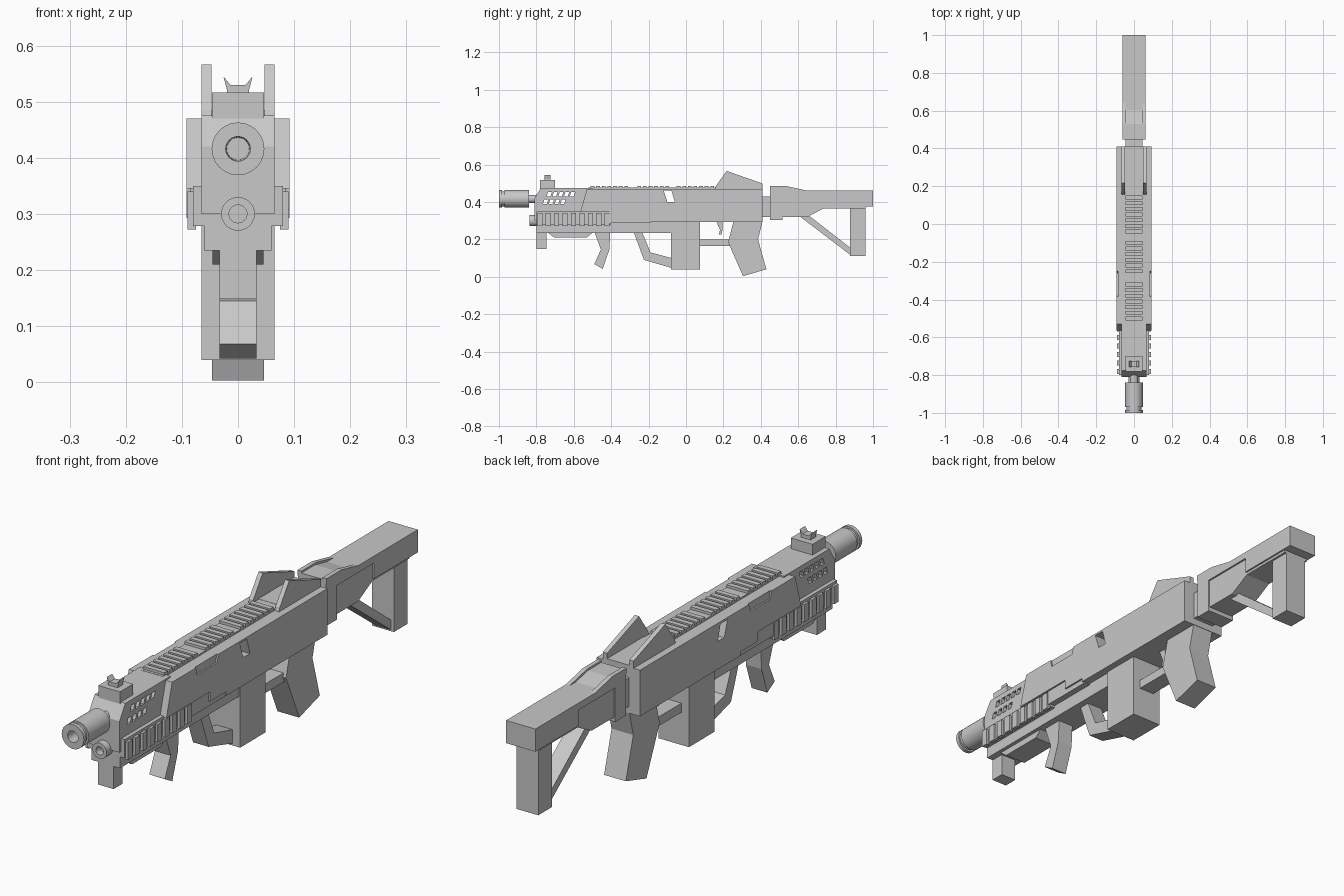
import bpy, bmesh, math
from mathutils import Matrix, Vector

cube = bpy.data.objects.get("Cube")
if cube:
    bpy.data.objects.remove(cube, do_unlink=True)

grey = bpy.data.materials.new("plain_grey")
grey.use_nodes = True
COLOUR = (0.58, 0.58, 0.58, 1)
grey.diffuse_color = COLOUR
grey.node_tree.nodes["Principled BSDF"].inputs["Base Color"].default_value = COLOUR


def finish(name, bm):
    bmesh.ops.recalc_face_normals(bm, faces=bm.faces)
    mesh = bpy.data.meshes.new(name)
    bm.to_mesh(mesh)
    bm.free()
    mesh.materials.append(grey)
    obj = bpy.data.objects.new(name, mesh)
    bpy.context.collection.objects.link(obj)
    return obj


def add_plate(bm, points, x0, x1):
    """Side profile of (y, z) points, extruded across x."""
    face = bm.faces.new([bm.verts.new((x0, y, z)) for y, z in points])
    out = bmesh.ops.extrude_face_region(bm, geom=[face])
    moved = [v for v in out["geom"] if isinstance(v, bmesh.types.BMVert)]
    bmesh.ops.translate(bm, verts=moved, vec=(x1 - x0, 0, 0))


def rect(y0, y1, z0, z1, lean=0):
    return [(y0, z0), (y1, z0), (y1 + lean, z1), (y0 + lean, z1)]


def plate(name, points, half):
    bm = bmesh.new()
    add_plate(bm, points, -half, half)
    return finish(name, bm)


def box(name, y0, y1, z0, z1, half):
    return plate(name, rect(y0, y1, z0, z1), half)


def paired(name, profiles, x0, x1):
    bm = bmesh.new()
    for points in profiles:
        add_plate(bm, points, x0, x1)
        add_plate(bm, points, -x1, -x0)
    return finish(name, bm)


def lathe(name, profile, z, steps=24):
    """Spin (radius, y) points around a lengthwise axis at height z."""
    bm = bmesh.new()
    verts = [bm.verts.new((r, y, z)) for r, y in profile]
    edges = [bm.edges.new(pair) for pair in zip(verts, verts[1:])]
    bmesh.ops.spin(bm, geom=verts + edges, cent=(0, 0, z), axis=(0, 1, 0),
                   angle=math.tau, steps=steps)
    bmesh.ops.remove_doubles(bm, verts=bm.verts, dist=0.0005)
    obj = finish(name, bm)
    bpy.ops.object.select_all(action="DESELECT")
    obj.select_set(True)
    bpy.context.view_layer.objects.active = obj
    bpy.ops.object.shade_smooth_by_angle(angle=math.radians(35))
    return obj


def cut(obj, cutter):
    cutter.hide_render = True
    mod = obj.modifiers.new("cut", "BOOLEAN")
    mod.operation = "DIFFERENCE"
    mod.solver = "EXACT"
    mod.object = cutter
    bpy.context.view_layer.objects.active = obj
    bpy.ops.object.modifier_apply(modifier=mod.name)
    bpy.data.objects.remove(cutter, do_unlink=True)


# Muzzle, barrel and lower tube
lathe("muzzle", [(0, -0.93), (0.02, -0.93), (0.022, -1), (0.047, -1), (0.047, -0.985),
                 (0.04, -0.985), (0.04, -0.97), (0.047, -0.97), (0.047, -0.84),
                 (0, -0.84)], 0.416)
lathe("barrel", [(0, -0.85), (0.022, -0.85), (0.022, -0.78), (0, -0.78)], 0.416)
lathe("lower_tube", [(0, -0.81), (0.016, -0.81), (0.016, -0.838), (0.03, -0.838),
                     (0.03, -0.78), (0, -0.78)], 0.3)

# Front housing with slanted vent slots
housing = plate("front_housing", [(-0.81, 0.3), (-0.81, 0.42), (-0.775, 0.475),
                                  (-0.5, 0.475), (-0.5, 0.3)], 0.065)
bm = bmesh.new()
for count, start, z in ((5, -0.745, 0.43), (4, -0.765, 0.388)):
    for i in range(count):
        y = start + i * 0.031
        add_plate(bm, rect(y, y + 0.02, z, z + 0.024, 0.008), -0.1, 0.1)
cut(housing, finish("vent_cutter", bm))

# Main receiver, with a through notch and shallow edge recesses
receiver = plate("receiver", [(-0.565, 0.345), (-0.3, 0.345), (-0.3, 0.308), (-0.2, 0.308),
                              (-0.2, 0.293), (0.41, 0.293), (0.41, 0.47), (-0.53, 0.47)], 0.092)
cut(receiver, plate("notch_cutter", [(-0.12, 0.462), (-0.078, 0.462), (-0.06, 0.4),
                                     (-0.1, 0.4)], 0.2))
cut(receiver, paired("recess_cutter", [[(-0.39, 0.5), (-0.38, 0.44), (-0.26, 0.44),
                                        (-0.24, 0.5)]], 0.086, 0.12))

# Handguard and its ribs
box("handguard", -0.8, -0.4, 0.278, 0.35, 0.08)
box("receiver_underside", -0.41, -0.19, 0.288, 0.35, 0.085)
paired("handguard_ribs", [rect(-0.795 + i * 0.045, -0.768 + i * 0.045, 0.272, 0.34)
                          for i in range(9)], 0.075, 0.09)
box("handguard_base", -0.8, -0.08, 0.235, 0.295, 0.06)
plate("lower_accessory", [(-0.745, 0.24), (-0.705, 0.21), (-0.53, 0.21), (-0.495, 0.24)], 0.045)
box("front_stop", -0.8, -0.745, 0.148, 0.28, 0.033)
plate("foregrip", [(-0.49, 0.24), (-0.405, 0.24), (-0.41, 0.145), (-0.445, 0.042),
                   (-0.49, 0.068), (-0.455, 0.145), (-0.475, 0.2)], 0.033)

# Top rail slats
box("rail_base", -0.52, 0.19, 0.465, 0.476, 0.045)
bm = bmesh.new()
for start, count in ((-0.51, 7), (-0.26, 6), (-0.05, 7)):
    for i in range(count):
        y = start + i * 0.03
        add_plate(bm, rect(y, y + 0.02, 0.47, 0.486), -0.045, 0.045)
finish("rail_slats", bm)

# Sights
box("front_sight_base", -0.78, -0.7, 0.47, 0.516, 0.046)
box("front_sight_post", -0.757, -0.725, 0.51, 0.53, 0.02)
bm = bmesh.new()
for side in (-1, 1):
    verts = [bm.verts.new((side * x, -0.757, z))
             for x, z in ((0.012, 0.528), (0.02, 0.522), (0.026, 0.545))]
    out = bmesh.ops.extrude_face_region(bm, geom=[bm.faces.new(verts)])
    bmesh.ops.translate(bm, vec=(0, 0.032, 0),
                        verts=[v for v in out["geom"] if isinstance(v, bmesh.types.BMVert)])
finish("front_sight_prongs", bm)
paired("rear_sight_ears", [[(0.155, 0.465), (0.16, 0.485), (0.217, 0.566), (0.41, 0.498),
                            (0.41, 0.465)]], 0.047, 0.065)
box("rear_sight_base", 0.19, 0.41, 0.465, 0.477, 0.06)

# Magazine and the guard in front of it
box("magazine", -0.08, 0.075, 0.04, 0.3, 0.065)
plate("magazine_guard", [(-0.28, 0.24), (-0.225, 0.09), (-0.07, 0.045), (-0.07, 0.098),
                         (-0.19, 0.13), (-0.235, 0.24)], 0.033)

# Grip, trigger and trigger guard
plate("rear_grip", [(0.255, 0.3), (0.225, 0.185), (0.305, 0.003), (0.43, 0.04),
                    (0.385, 0.2), (0.41, 0.3)], 0.046)
box("trigger_guard", 0.07, 0.24, 0.165, 0.2, 0.033)
plate("trigger", [(0.16, 0.3), (0.195, 0.3), (0.195, 0.25), (0.19, 0.225), (0.175, 0.225),
                  (0.182, 0.25)], 0.01)

# Stock
box("stock_connector", 0.4, 0.46, 0.32, 0.43, 0.046)
box("stock_collar", 0.448, 0.515, 0.303, 0.47, 0.06)
plate("stock_arm", [(0.51, 0.32), (0.65, 0.32), (0.735, 0.365), (0.96, 0.365), (0.96, 0.44),
                    (0.51, 0.44)], 0.055)
plate("stock_beam", [(0.59, 0.435), (0.735, 0.435), (0.735, 0.375), (1, 0.375), (1, 0.462),
                     (0.59, 0.462)], 0.062)
paired("stock_cap_sides", [[(0.448, 0.465), (0.448, 0.485), (0.535, 0.485), (0.65, 0.46),
                            (0.65, 0.435), (0.515, 0.435)]], 0.045, 0.062)
plate("stock_cap", [(0.448, 0.46), (0.448, 0.478), (0.53, 0.478), (0.63, 0.456),
                    (0.63, 0.43), (0.515, 0.43)], 0.05)
box("stock_leg", 0.878, 0.96, 0.112, 0.38, 0.046)
plate("stock_strut", [(0.605, 0.325), (0.66, 0.325), (0.885, 0.15), (0.885, 0.112)], 0.033)
